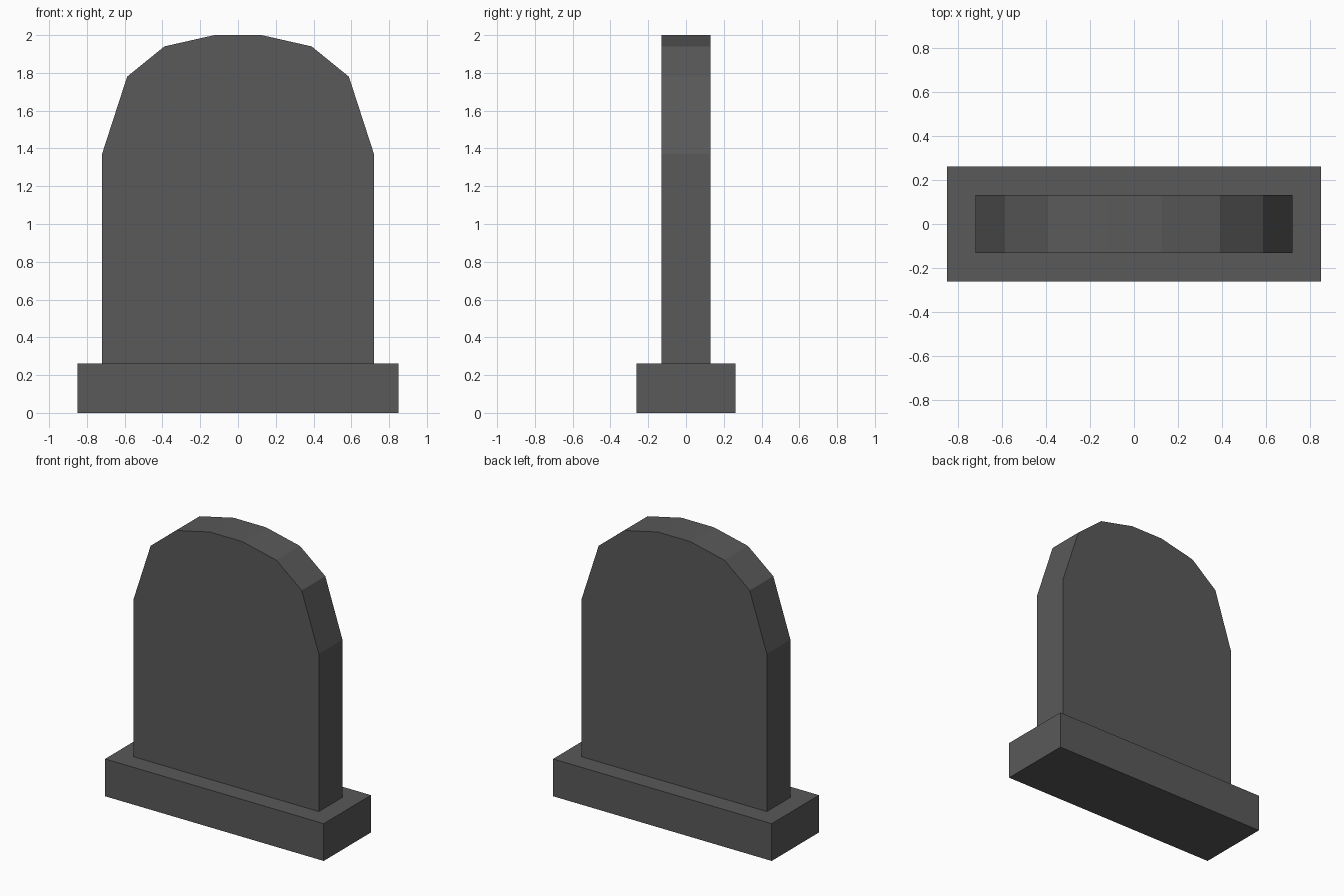
import bpy
import bmesh

if "Cube" in bpy.data.objects:
    bpy.data.objects.remove(bpy.data.objects["Cube"], do_unlink=True)

# Single dark stone colour
stone = bpy.data.materials.new("dark_grey_stone")
stone.use_nodes = True
colour = (0.1, 0.1, 0.1, 1)
stone.diffuse_color = colour
bsdf = stone.node_tree.nodes["Principled BSDF"]
bsdf.inputs["Base Color"].default_value = colour
bsdf.inputs["Roughness"].default_value = 0.9


def slab(name, half_profile, half_depth):
    """Mirror a half outline in x and extrude it along y."""
    outline = half_profile + [(-x, z) for x, z in reversed(half_profile)]
    bm = bmesh.new()
    face = bm.faces.new([bm.verts.new((x, -half_depth, z)) for x, z in outline])
    grown = bmesh.ops.extrude_face_region(bm, geom=[face], use_keep_orig=True)
    moved = [v for v in grown["geom"] if isinstance(v, bmesh.types.BMVert)]
    bmesh.ops.translate(bm, verts=moved, vec=(0, 2 * half_depth, 0))
    bmesh.ops.recalc_face_normals(bm, faces=bm.faces)
    mesh = bpy.data.meshes.new(name)
    bm.to_mesh(mesh)
    bm.free()
    mesh.materials.append(stone)
    obj = bpy.data.objects.new(name, mesh)
    bpy.context.collection.objects.link(obj)
    return obj


base_top = 0.262

# Plinth
slab("base", [(0.85, 0), (0.85, base_top)], 0.262)

# Upright stone with a faceted arched top
slab("headstone", [(0.72, base_top), (0.72, 1.37), (0.587, 1.78),
                   (0.39, 1.94), (0.125, 2.0)], 0.131)
